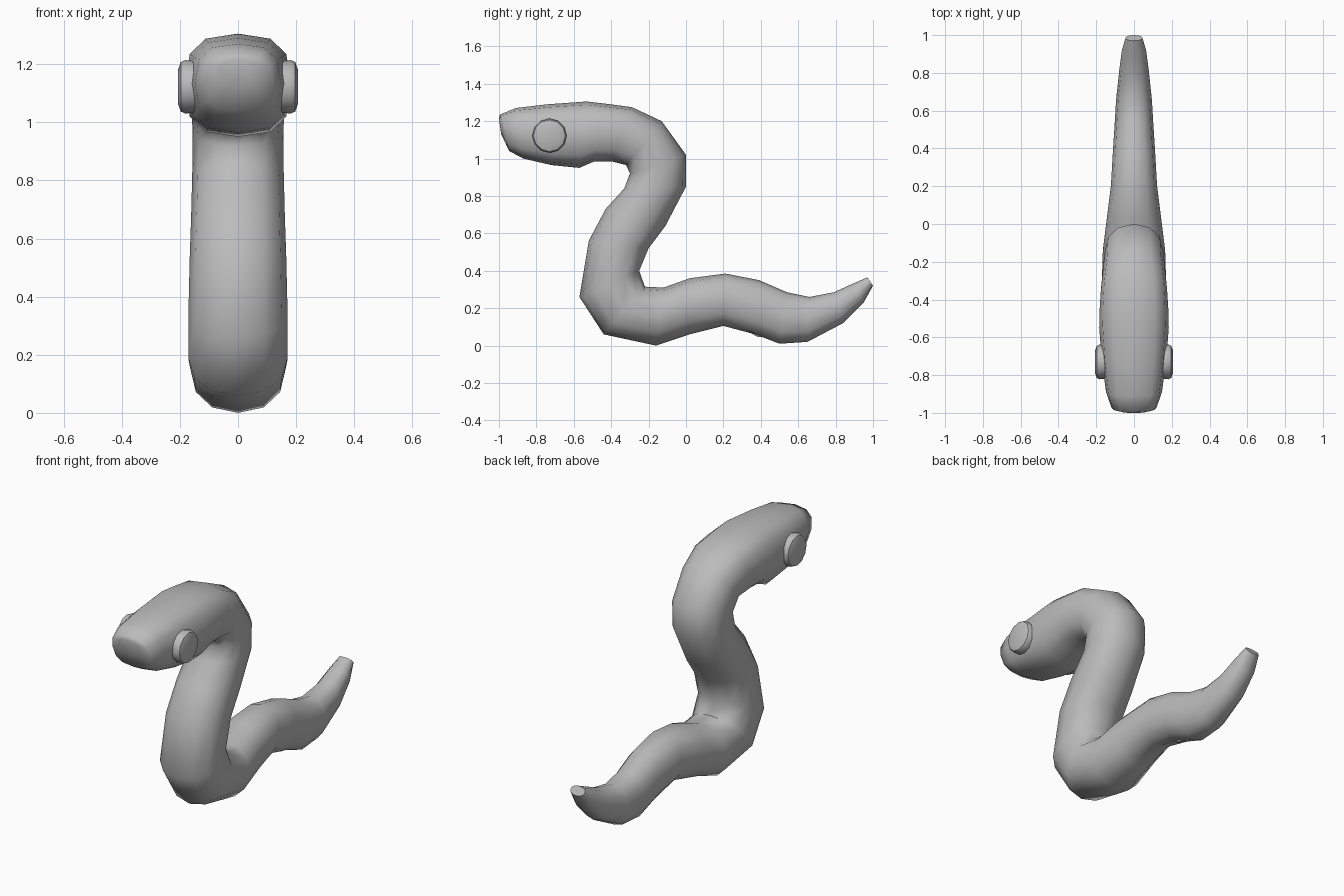
import bpy, bmesh, math
from mathutils import Vector, Matrix

if "Cube" in bpy.data.objects:
    bpy.data.objects.remove(bpy.data.objects["Cube"])

skin = bpy.data.materials.new("grey_skin")
skin.diffuse_color = (0.5, 0.5, 0.5, 1)
skin.use_nodes = True
skin.node_tree.nodes["Principled BSDF"].inputs["Base Color"].default_value = skin.diffuse_color


def finish(bm, name, angle):
    bmesh.ops.recalc_face_normals(bm, faces=bm.faces[:])
    me = bpy.data.meshes.new(name)
    bm.to_mesh(me)
    bm.free()
    me.materials.append(skin)
    ob = bpy.data.objects.new(name, me)
    bpy.context.collection.objects.link(ob)
    bpy.ops.object.select_all(action='DESELECT')
    ob.select_set(True)
    bpy.context.view_layer.objects.active = ob
    bpy.ops.object.shade_smooth_by_angle(angle=math.radians(angle))
    return ob


def loft(bm, rings):
    """Skin closed rings of points and cap both ends."""
    rows = [[bm.verts.new(p) for p in r] for r in rings]
    n = len(rows[0])
    for a, b in zip(rows, rows[1:]):
        for i in range(n):
            j = (i + 1) % n
            bm.faces.new((a[i], a[j], b[j], b[i]))
    bm.faces.new(rows[0])
    bm.faces.new(rows[-1])


# Body sections from nose to tail: back (y, z), belly (y, z), half width
sections = [
    (-1.0, 1.215, -.988, 1.13, .06), (-.995, 1.235, -.945, 1.04, .12),
    (-.91, 1.27, -.87, 1.0, .148), (-.74, 1.29, -.72, .965, .17),
    (-.53, 1.305, -.57, .95, .184), (-.42, 1.292, -.49, .985, .182),
    (-.29, 1.275, -.40, .985, .175), (-.13, 1.20, -.32, .965, .163),
    (0, 1.02, -.30, .92, .156), (0, .85, -.33, .84, .157),
    (-.11, .64, -.43, .73, .161), (-.20, .52, -.52, .56, .166),
    (-.25, .40, -.57, .26, .171), (-.22, .315, -.44, .06, .171),
    (-.12, .31, -.16, 0, .165), (.02, .36, .02, .06, .145),
    (.21, .385, .20, .105, .122), (.39, .35, .37, .06, .112),
    (.54, .285, .50, .01, .103), (.66, .26, .65, .02, .095),
    (.79, .285, .84, .12, .078), (.89, .33, .95, .23, .064),
    (.97, .365, 1.0, .32, .045),
]
SIDES = 12


def power(v, e):
    return math.copysign(abs(v) ** e, v)


rings = []
for k, (ya, za, yb, zb, w) in enumerate(sections):
    back, belly = Vector((0, ya, za)), Vector((0, yb, zb))
    mid, half = (back + belly) / 2, (back - belly) / 2
    e = 0.72 if k < 7 else 0.9          # the head is boxier than the body
    ring = []
    for i in range(SIDES):
        t = 2 * math.pi * i / SIDES
        ring.append(mid + half * power(math.cos(t), e)
                    + Vector((w * power(math.sin(t), e), 0, 0)))
    rings.append(ring)
bm = bmesh.new()
loft(bm, rings)
finish(bm, "snake_body", 60)

# Round eyes with a bevelled outer rim
for side, label in ((1, "right"), (-1, "left")):
    bm = bmesh.new()
    profile = [(.14, .088), (.182, .092), (.197, .085), (.206, .06)]
    loft(bm, [[(side * x, -.73 + r * math.cos(2 * math.pi * i / 12),
                1.122 + r * math.sin(2 * math.pi * i / 12)) for i in range(12)]
              for x, r in profile])
    finish(bm, "eye_" + label, 40)


# Small forked strip under the tail
def rod(bm, points, r):
    rows = []
    for k, p in enumerate(points):
        d = Vector(points[min(k + 1, len(points) - 1)]) - Vector(points[max(k - 1, 0)])
        q = d.to_track_quat('Z', 'Y')
        rows.append([Vector(p) + q @ Vector((r * math.cos(a * math.pi / 3),
                     r * math.sin(a * math.pi / 3), 0)) for a in range(6)])
    loft(bm, rows)


bm = bmesh.new()
rod(bm, [(0, .42, .054), (0, .385, .054), (0, .36, .068)], .009)
for s in (1, -1):
    rod(bm, [(0, .365, .066), (s * .02, .35, .074), (s * .035, .333, .085)], .008)
finish(bm, "forked_strip", 40)
